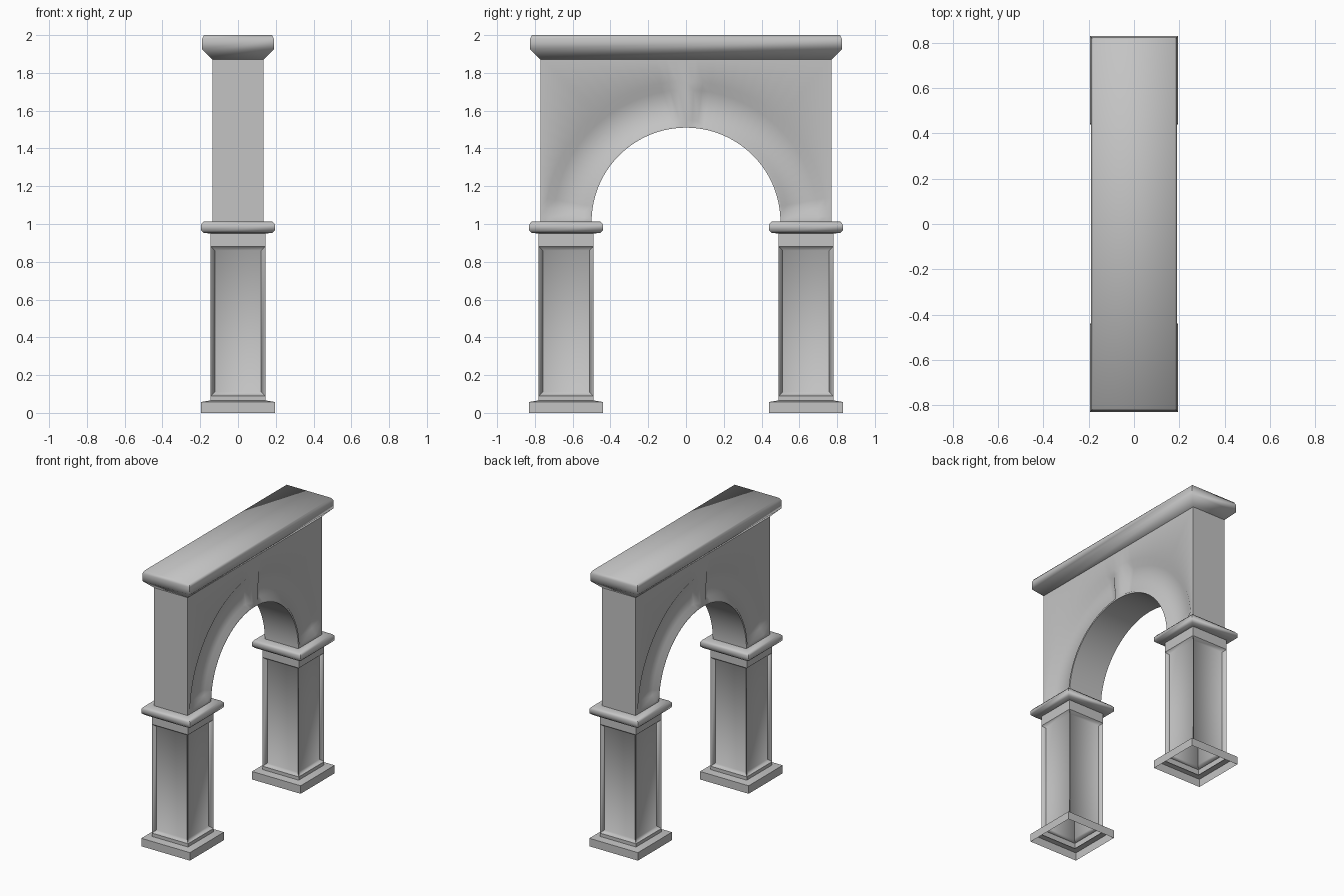
import bpy, bmesh, math

cube = bpy.data.objects.get("Cube")
if cube:
    bpy.data.objects.remove(cube, do_unlink=True)

GREY = (0.55, 0.55, 0.55, 1)
stone = bpy.data.materials.new("grey stone")
stone.use_nodes = True
stone.diffuse_color = GREY
stone.node_tree.nodes["Principled BSDF"].inputs["Base Color"].default_value = GREY

SPRING = 1.01        # height where the arch starts
LEG_Y = 0.635        # leg centre line
HALF_X, HALF_Y = 0.135, 0.77


def finish(bm, name, angle=50):
    bmesh.ops.recalc_face_normals(bm, faces=bm.faces)
    mesh = bpy.data.meshes.new(name)
    bm.to_mesh(mesh)
    bm.free()
    mesh.materials.append(stone)
    obj = bpy.data.objects.new(name, mesh)
    bpy.context.collection.objects.link(obj)
    bpy.ops.object.select_all(action='DESELECT')
    obj.select_set(True)
    bpy.context.view_layer.objects.active = obj
    bpy.ops.object.shade_smooth_by_angle(angle=math.radians(angle))
    return obj


def loft(profile, y=0, extra_y=0, bottom=False, top=False):
    """Stack rectangles given as (half width, height); return bmesh and side bands."""
    bm = bmesh.new()
    rings = [[bm.verts.new((sx * h, y + sy * (h + extra_y), z))
              for sx, sy in ((-1, -1), (1, -1), (1, 1), (-1, 1))] for h, z in profile]
    bands = []
    for a, b in zip(rings, rings[1:]):
        bands.append([bm.faces.new((a[i], a[(i + 1) % 4], b[(i + 1) % 4], b[i]))
                      for i in range(4)])
    if bottom:
        bm.faces.new(rings[0][::-1])
    if top:
        bm.faces.new(rings[-1])
    return bm, bands


# Arched wall: cross-sections swept over the half circle, with sunk bands beside a keystone
RADII = (0.5, 0.512, 0.54, 0.70, 0.745)
corner = math.atan2(0.87, HALF_Y)
half_arc = [0, 0.04, 0.1] + [0.1 + 0.068 * i for i in range(1, 20)]
half_arc = [t for t in half_arc if abs(t - corner) > 0.03] + [corner]
half_arc = sorted(half_arc) + [math.pi / 2 - 0.12, math.pi / 2 - 0.06]
angles = half_arc + [math.pi / 2] + [math.pi - t for t in reversed(half_arc)]

bm = bmesh.new()
sections = []
for t in angles:
    c, s = math.cos(t), math.sin(t)
    outer = min(HALF_Y / max(abs(c), 1e-6), 0.87 / max(s, 1e-6))
    from_end = min(t, math.pi - t)
    sunk = 0.03 if 0.09 < from_end < math.pi / 2 - 0.1 else 0
    side = [(r, HALF_X - d) for r, d in zip(RADII + (outer,), (0, 0, sunk, sunk, 0, 0))]
    loop = side + [(r, -x) for r, x in reversed(side)]
    sections.append([bm.verts.new((x, r * c, SPRING + r * s)) for r, x in loop])
for a, b in zip(sections, sections[1:]):
    n = len(a)
    for i in range(n):
        bm.faces.new((a[i], a[(i + 1) % n], b[(i + 1) % n], b[i]))
bm.faces.new(sections[0])
bm.faces.new(sections[-1])
finish(bm, "arched_wall", 60)

# Overhanging top slab with a sloped underside
bm, _ = loft([(0.135, 1.87), (0.19, 1.925), (0.19, 1.98), (0.18, 2.0)],
             extra_y=LEG_Y, bottom=True, top=True)
finish(bm, "top_slab", 70)

for label, y in (("front", -LEG_Y), ("back", LEG_Y)):
    # Square leg with a sunk panel on each side, open underneath
    bm, bands = loft([(0.145, 0.05), (0.145, 0.09), (0.145, 0.88), (0.145, 0.96)], y)
    panels = bands[1]
    bmesh.ops.inset_individual(bm, faces=panels, thickness=0.022)
    bmesh.ops.inset_individual(bm, faces=panels, thickness=0.028, depth=-0.022)
    finish(bm, label + "_leg")

    # Collar between leg and arch
    bm, _ = loft([(0.14, 0.95), (0.18, 0.952), (0.195, 0.966), (0.195, 0.998),
                  (0.183, 1.012), (0.13, 1.014)], y, bottom=True, top=True)
    finish(bm, label + "_collar", 60)

    # Hollow foot plate
    bm, _ = loft([(0.195, 0), (0.195, 0.058), (0.145, 0.066)], y)
    finish(bm, label + "_foot")
